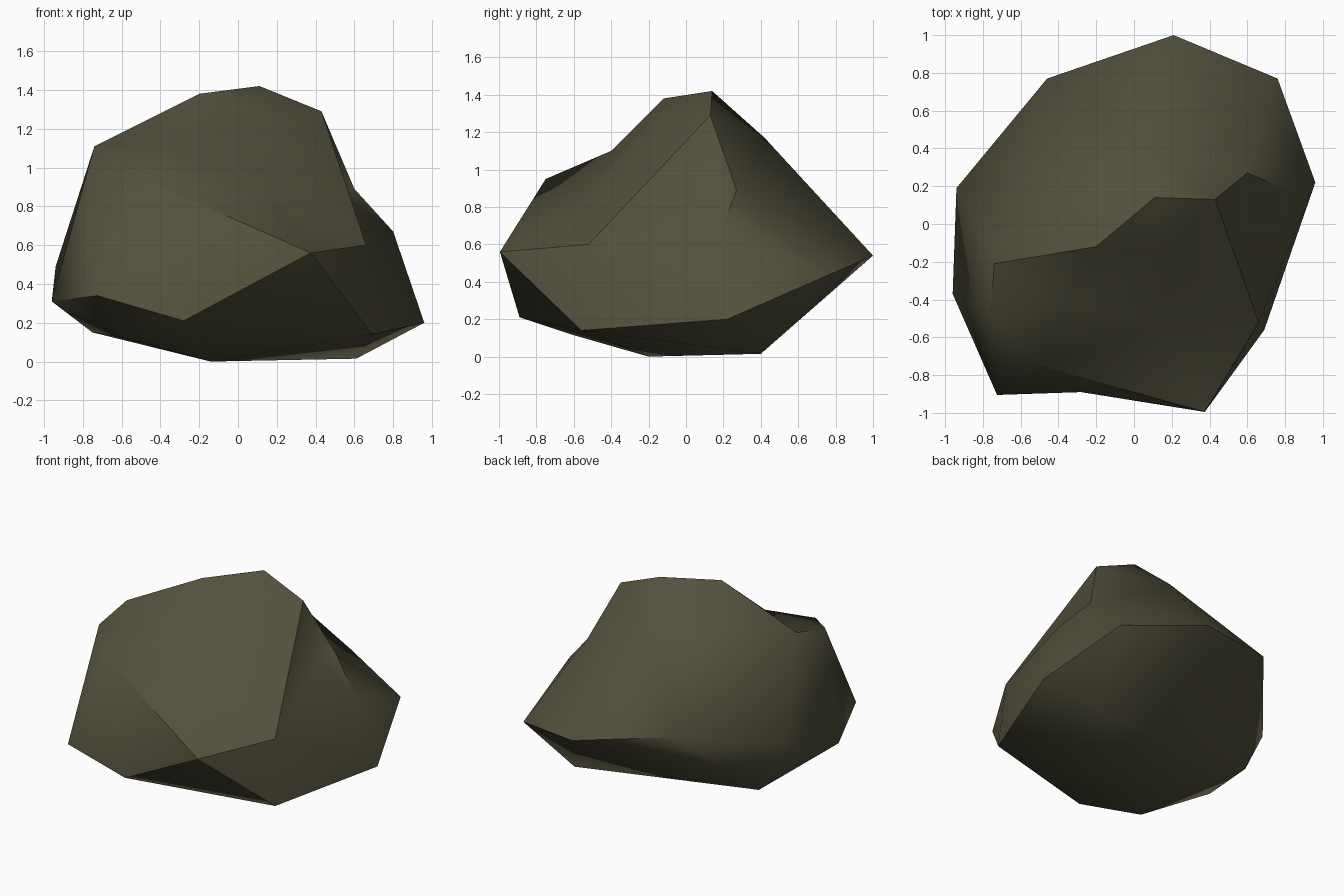
import bpy, bmesh, math
from mathutils import Vector

if "Cube" in bpy.data.objects:
    bpy.data.objects.remove(bpy.data.objects["Cube"])

# Key corners of the boulder
CORNERS = [Vector(p) for p in (
    # widest ring
    (.21, 1, .54), (.76, .77, .44), (.96, .22, .20), (.69, -.56, .14),
    (.375, -.995, .56), (-.28, -.89, .21), (-.725, -.905, .34),
    (-.96, -.37, .31), (-.94, .19, .49), (-.46, .77, .655),
    # left shoulder
    (-.74, -.21, 1.11), (-.76, -.5, 1.04), (-.51, -.75, .95), (-.35, -.4, 1.10),
    # crown
    (.05, .42, 1.17), (.11, .14, 1.42), (-.2, -.12, 1.38), (.43, .13, 1.29),
    (.15, -.13, 1.28),
    # right notch, step and front ridge
    (.6, .27, .89), (.52, .17, .87), (.8, .19, .67), (.66, -.52, .6),
    (.15, -.52, .85),
    # underside
    (.61, .40, .015), (-.14, -.2, 0), (-.75, .24, .15), (-.58, -.62, .12),
)]

# Skin the corners: hull of their directions, then push each back to its place
centre = Vector((-.1, .1, .5))
bm = bmesh.new()
place = {}
for p in CORNERS:
    place[bm.verts.new((p - centre).normalized())] = p
bmesh.ops.convex_hull(bm, input=bm.verts[:])
for v, p in place.items():
    v.co = p
bmesh.ops.recalc_face_normals(bm, faces=bm.faces[:])

mesh = bpy.data.meshes.new("boulder")
bm.to_mesh(mesh)
bm.free()
boulder = bpy.data.objects.new("boulder", mesh)
bpy.context.collection.objects.link(boulder)

# Mossy stone colour
stone = bpy.data.materials.new("olive stone")
stone.diffuse_color = (.085, .08, .045, 1)
stone.use_nodes = True
stone.node_tree.nodes["Principled BSDF"].inputs["Base Color"].default_value = stone.diffuse_color
mesh.materials.append(stone)

# Soft faces, crisp sharp breaks
bpy.context.view_layer.objects.active = boulder
boulder.select_set(True)
bpy.ops.object.shade_smooth_by_angle(angle=math.radians(50))
